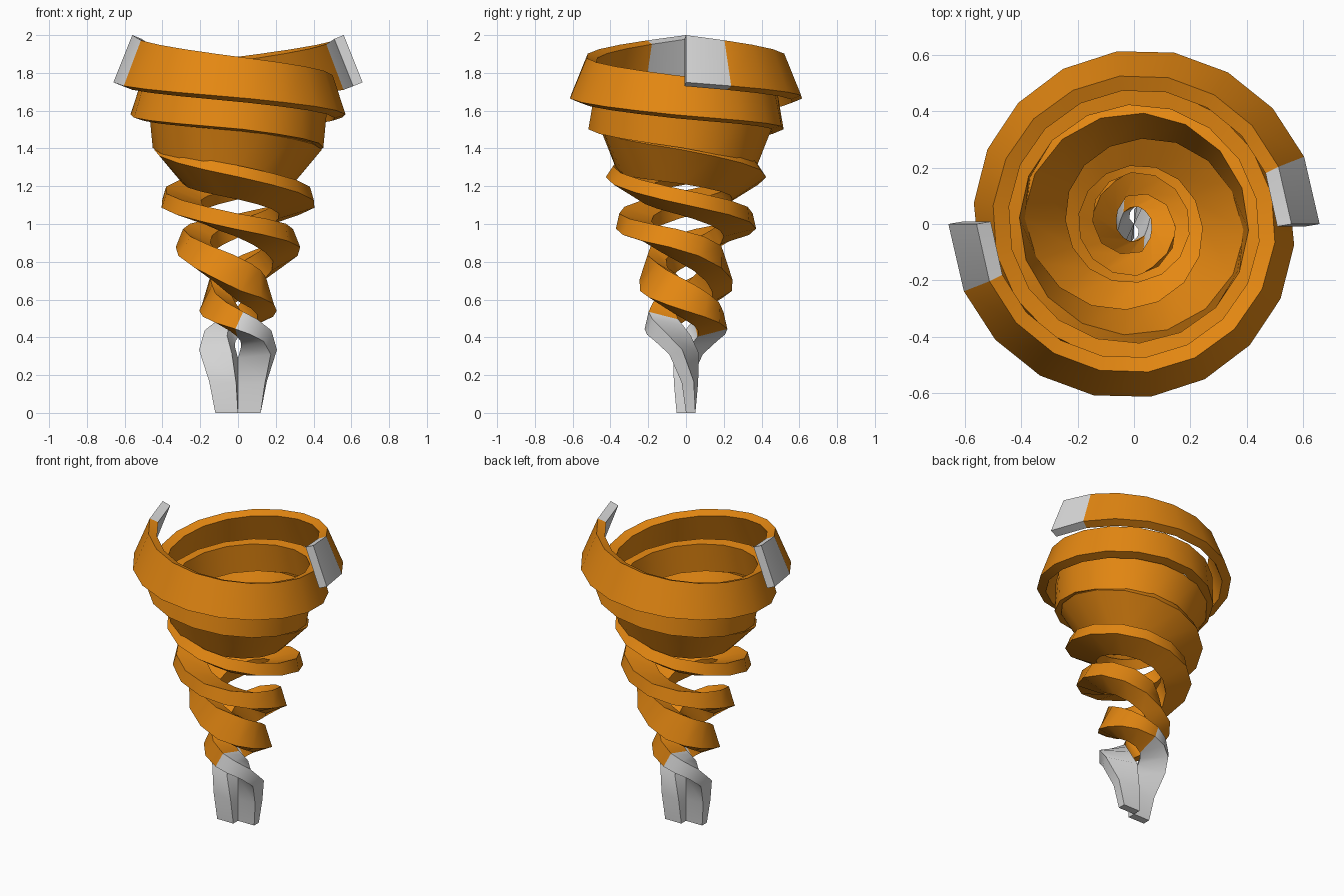
import bpy, bmesh, math
from mathutils import Vector

if "Cube" in bpy.data.objects:
    bpy.data.objects.remove(bpy.data.objects["Cube"])

# Band profile: half-turns, lower edge r/z, upper edge r/z, thickness
KEYS = [
    (0.0, .66, 1.75, .56, 2.0, .055),
    (0.5, .62, 1.67, .53, 1.885, .057),
    (1.0, .57, 1.572, .503, 1.78, .06),
    (1.5, .52, 1.505, .485, 1.70, .062),
    (2.0, .45, 1.40, .472, 1.61, .065),
    (2.5, .36, 1.27, .455, 1.50, .065),
    (3.0, .29, 1.21, .445, 1.39, .065),
    (3.5, .245, 1.13, .425, 1.25, .07),
    (4.0, .22, 1.04, .415, 1.10, .08),
    (4.5, .20, .93, .37, .97, .085),
    (5.0, .19, .78, .335, .86, .115),
    (5.5, .14, .59, .245, .65, .18),
    (6.0, .105, .49, .205, .54, .16),
    (6.5, .06, .40, .22, .44, .10),
    (6.7, .03, .36, .215, .39, .085),
    (6.85, .0, .29, .195, .31, .08),
    (6.95, .0, .15, .145, .16, .065),
    (7.0, .0, .0, .12, .0, .05),
]
END = KEYS[-1][0]


def material(name, col):
    m = bpy.data.materials.new(name)
    m.diffuse_color = (*col, 1)
    m.use_nodes = True
    m.node_tree.nodes["Principled BSDF"].inputs["Base Color"].default_value = m.diffuse_color
    return m


orange = material("orange", (.78, .245, .006))
grey = material("light_grey", (.7, .7, .7))


def sample(t):
    """Linear blend of the key table."""
    for a, b in zip(KEYS, KEYS[1:]):
        if t <= b[0]:
            f = (t - a[0]) / (b[0] - a[0])
            return [p + (q - p) * f for p, q in zip(a[1:], b[1:])]
    return list(KEYS[-1][1:])


def edges(t, start):
    rb, zb, rt, zt, th = sample(t)
    ang = start + t * math.pi
    d = Vector((math.cos(ang), math.sin(ang), 0))
    return d * rb + Vector((0, 0, zb)), d * rt + Vector((0, 0, zt)), th


def section(t, start):
    """Four corners: outer face edges plus their offset by the thickness."""
    b, u, th = edges(t, start)
    lo, hi = max(0, t - .06), min(END, t + .06)
    p, q = edges(lo, start), edges(hi, start)
    path = (q[0] + q[1]) - (p[0] + p[1])
    n = (u - b).cross(path).normalized() * th
    pts = [b, u, u + n, b + n]
    for v in pts:
        v.z = max(0, min(2, v.z))
        if t >= END - .001:
            v.z = 0
    return pts


# Facet positions: long steps low down, grey tips at both ends
ts = [0, .12]
while ts[-1] < 6.4:
    ts.append(ts[-1] + .1 + .01 * ts[-1])
ts = [t for t in ts if t < 6.4] + [6.48, 6.6, 6.72, 6.85, 6.95, END]


def spiral_band(name, start):
    bm = bmesh.new()
    rings = [[bm.verts.new(p) for p in section(t, start)] for t in ts]
    for i in range(len(ts) - 1):
        a, b = rings[i], rings[i + 1]
        for k in range(4):
            j = (k + 1) % 4
            f = bm.faces.new((a[k], a[j], b[j], b[k]))
            f.material_index = 1 if ts[i + 1] < .13 or ts[i] > 6.45 else 0
    for ring in (rings[0], rings[-1]):
        bm.faces.new(ring).material_index = 1
    bmesh.ops.recalc_face_normals(bm, faces=bm.faces)
    me = bpy.data.meshes.new(name)
    bm.to_mesh(me)
    bm.free()
    me.materials.append(orange)
    me.materials.append(grey)
    ob = bpy.data.objects.new(name, me)
    bpy.context.collection.objects.link(ob)
    # Smooth along the band, crisp at its four long edges
    bpy.ops.object.select_all(action='DESELECT')
    ob.select_set(True)
    bpy.context.view_layer.objects.active = ob
    bpy.ops.object.shade_smooth_by_angle(angle=math.radians(40))


# Two identical bands, half a turn apart
spiral_band("spiral_band_right", 0)
spiral_band("spiral_band_left", math.pi)
